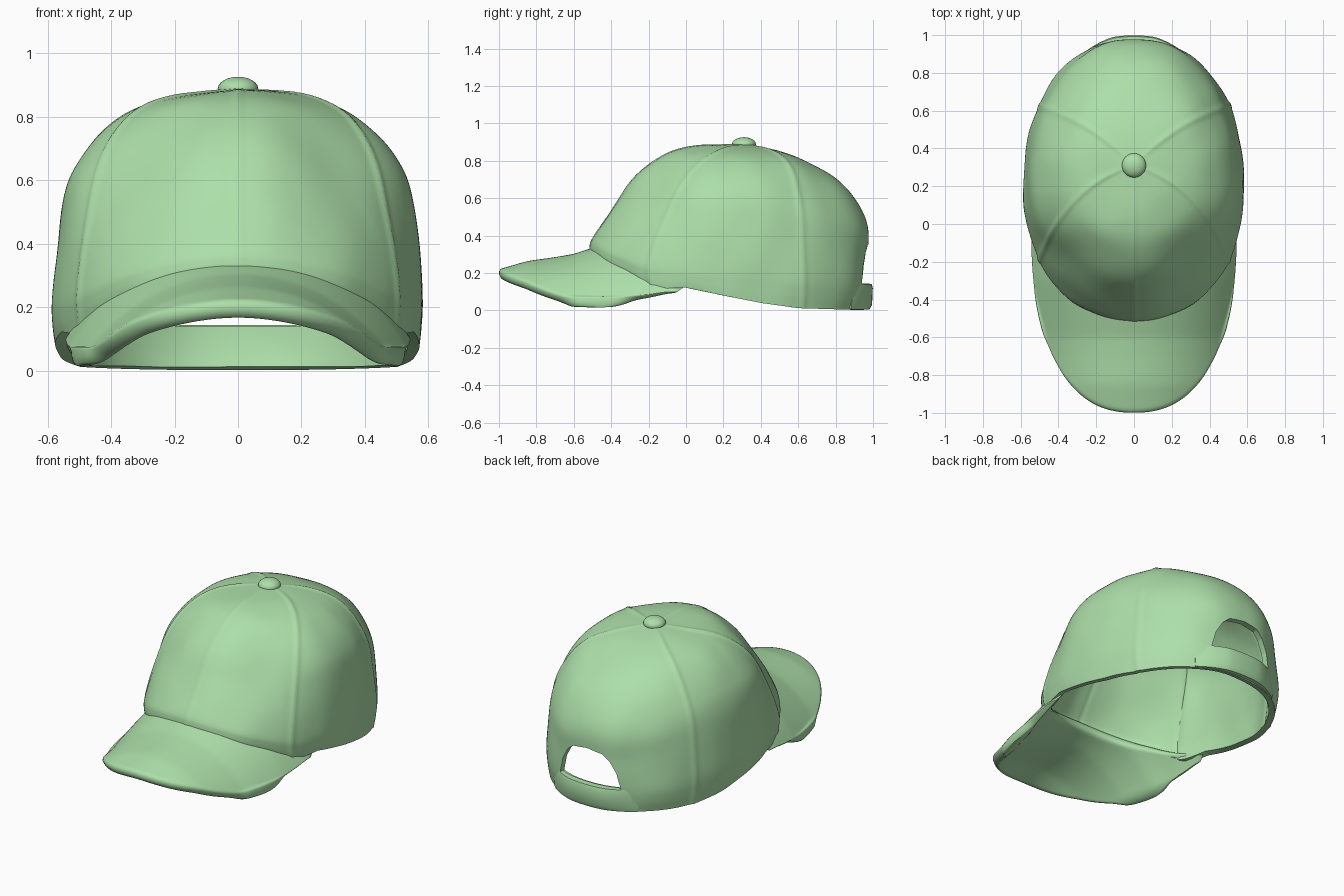
import bpy, bmesh, math
from mathutils import Vector, noise

if "Cube" in bpy.data.objects:
    bpy.data.objects.remove(bpy.data.objects["Cube"])

APEX = (0.0, 0.31)
cloth = bpy.data.materials.new("light_green_cloth")
cloth.diffuse_color = (0.42, 0.74, 0.40, 1)
cloth.use_nodes = True
cloth.node_tree.nodes["Principled BSDF"].inputs["Base Color"].default_value = cloth.diffuse_color


def spow(v, p):
    return math.copysign(abs(v) ** p, v)


def lerp_table(tab, x):
    if x <= tab[0][0]:
        return tab[0][1]
    for (a, va), (b, vb) in zip(tab, tab[1:]):
        if x <= b:
            return va + (vb - va) * (x - a) / (b - a)
    return tab[-1][1]


def spline(pts, u):
    """Catmull-Rom through (s, z) points, u in 0..1."""
    n = len(pts) - 1
    f = min(u * n, n - 1e-6)
    i = int(f)
    t = f - i
    p = [Vector(pts[max(0, min(n, i + k))]) for k in (-1, 0, 1, 2)]
    return 0.5 * (2 * p[1] + (p[2] - p[0]) * t + (2 * p[0] - 5 * p[1] + 4 * p[2] - p[3]) * t * t
                  + (3 * p[1] - p[0] - 3 * p[2] + p[3]) * t ** 3)


def outline(phi):
    """Plan outline of the crown."""
    s = math.sin(phi)
    return 0.583 * spow(math.cos(phi), 0.909), 0.2 + (0.78 if s > 0 else 0.71) * spow(s, 0.909)


def plan(phi, s):
    ox, oy = outline(phi)
    return APEX[0] + s * (ox - APEX[0]), APEX[1] + s * (oy - APEX[1])


RIDGE = [(-1, .22), (-.85, .264), (-.7, .285), (-.6, .302), (-.5, .335), (-.3, .40), (-.1, .44)]
RIM = [(-.1, .118), (0, .122), (.2, .08), (.4, .04), (.6, .012), (1, .0)]


def brim_z(x, y):
    return lerp_table(RIDGE, y) - 0.85 * x * x - 1.0 * x ** 4


def rim_z(x, y):
    return max(brim_z(x, y) - 0.03, 0.118) if y < -.1 else lerp_table(RIM, y)


def grid_object(name, rows, closed=False):
    bm = bmesh.new()
    vs = [[bm.verts.new(p) for p in r] for r in rows]
    n = len(rows[0])
    for a, b in zip(vs, vs[1:]):
        for j in range(n if closed else n - 1):
            k = (j + 1) % n
            bm.faces.new((a[j], b[j], b[k], a[k]))
    bmesh.ops.remove_doubles(bm, verts=bm.verts, dist=1e-5)
    return from_bm(name, bm)


def from_bm(name, bm):
    me = bpy.data.meshes.new(name)
    bm.to_mesh(me)
    bm.free()
    ob = bpy.data.objects.new(name, me)
    bpy.context.collection.objects.link(ob)
    me.materials.append(cloth)
    return ob


def finish(ob, angle=40):
    bpy.ops.object.select_all(action='DESELECT')
    ob.select_set(True)
    bpy.context.view_layer.objects.active = ob
    for m in list(ob.modifiers):
        bpy.ops.object.modifier_apply(modifier=m.name)
    bpy.ops.object.shade_smooth_by_angle(angle=math.radians(angle))


def thicken(ob, t):
    m = ob.modifiers.new("thickness", 'SOLIDIFY')
    m.thickness = t
    m.offset = -1


# crown: front, side and back profiles blended round the outline
FRONT = [(0, .89), (.25, .882), (.45, .857), (.6, .79), (.72, .70), (.83, .57),
         (.92, .465), (.985, .38), (1, .34), (1, .31)]
SIDE = [(0, .89), (.33, .868), (.58, .82), (.75, .745), (.87, .65), (.935, .555),
        (.975, .41), (1, .22), (.995, .13), (.982, .07)]
BACK = [(0, .89), (.29, .85), (.59, .77), (.8, .665), (.93, .55), (.998, .43),
        (1, .3), (1, .15), (.985, .06), (.96, .0)]
# seams: end angle at the rim, swing towards the button, height
SEAMS = [(-90, 0, .004), (-45, 32, .007), (-135, -32, .007), (32, 15, .006), (148, -15, .006)]
COLS, ROWS = 288, 50


def crown_point(phi, u):
    sn = math.sin(phi)
    w = sn * sn
    fb = FRONT if sn < 0 else BACK
    s, z = spline(SIDE, u) * (1 - w) + spline(fb, u) * w
    end = SIDE[-1][1] * (1 - w) + fb[-1][1] * w
    # flatter shoulders between the main profiles
    bump = math.sin(math.pi * min(1, u / 0.85)) ** 2
    s *= 1 - (0.1 if sn < 0 else 0.035) * math.sin(2 * phi) ** 2 * bump
    x, y = plan(phi, s)
    z += (rim_z(*plan(phi, 0.97)) - end) * u ** 4
    r = math.hypot(x - APEX[0], y - APEX[1])
    a = math.atan2(y - APEX[1], x - APEX[0])
    out = 0.008 * noise.noise(Vector((x * 5, y * 5, z * 4))) * min(1, r * 4)
    for deg, swing, h in SEAMS:
        d = a - math.radians(deg + swing * (1 - min(s, 1)))
        if math.cos(d) > 0:
            out += h * math.exp(-(r * math.sin(d) / 0.016) ** 2) * min(1, r * 5)
    n = Vector((x, y - APEX[1], (z - 0.3) * 0.9 if z > 0.3 else 0))
    return Vector((x, y, z)) + n.normalized() * out


crown = grid_object("crown", [[Vector((*APEX, .89)) if i == 0 else
                               crown_point(2 * math.pi * j / COLS, i / ROWS)
                               for j in range(COLS)] for i in range(ROWS + 1)], True)
thicken(crown, 0.037)

# arched opening at the back
bm = bmesh.new()
arch = [(-.21, .14), (.21, .14), (.185, .24), (.145, .31), (.1, .348), (0, .362),
        (-.1, .348), (-.145, .31), (-.185, .24)]
face = bm.faces.new([bm.verts.new((x, .6, z)) for x, z in arch])
ext = bmesh.ops.extrude_face_region(bm, geom=[face])
bmesh.ops.translate(bm, vec=(0, .7, 0), verts=[v for v in ext['geom'] if isinstance(v, bmesh.types.BMVert)])
bmesh.ops.recalc_face_normals(bm, faces=bm.faces)
cutter = from_bm("opening_cutter", bm)
cutter.hide_render = True
cut = crown.modifiers.new("opening", 'BOOLEAN')
cut.operation = 'DIFFERENCE'
cut.solver = 'EXACT'
cut.object = cutter
finish(crown)
bpy.data.objects.remove(cutter)

# brim: arched sheet between the crown outline and its own outer edge
rows = []
for i in range(17):
    t = i / 16
    row = []
    for j in range(81):
        q = j / 80
        ix, iy = plan(math.radians(197 + 146 * q), 0.945)
        ph = math.pi * (1 + q)
        ox = 0.545 * spow(math.cos(ph), 0.833)
        oy = -0.05 + 0.957 * spow(math.sin(ph), 0.86)
        x, y = ix + (ox - ix) * t, iy + (oy - iy) * t
        row.append((x, y, max(brim_z(x, y), 0.075)))
    rows.append(row)
brim = grid_object("brim", rows)
# thinner towards the two ends
grp = brim.vertex_groups.new(name="thick")
for v in brim.data.vertices:
    grp.add([v.index], min(1, max(0.1, (-v.co.y + 0.05) / 0.45)), 'REPLACE')
thicken(brim, 0.06)
brim.modifiers[0].vertex_group = "thick"
brim.modifiers.new("round_edge", 'SUBSURF').levels = 1
finish(brim, 60)

# strap below the opening
section = [(.965, .004), (1.0, .004), (1.022, .03), (1.028, .12), (1.018, .142), (.965, .144)]
rows = []
for i in range(33):
    phi = math.radians(62 + 56 * i / 32)
    fade = min(1, 1.5 * (1 - abs(i - 16) / 16))
    rows.append([(*plan(phi, .965 + (s - .965) * (0.3 + 0.7 * fade)), z) for s, z in section])
strap = grid_object("back_strap", rows, True)
bm = bmesh.new()
bm.from_mesh(strap.data)
bmesh.ops.holes_fill(bm, edges=bm.edges)
bmesh.ops.recalc_face_normals(bm, faces=bm.faces)
bm.to_mesh(strap.data)
bm.free()
finish(strap, 50)

# button on top
bpy.ops.mesh.primitive_uv_sphere_add(segments=24, ring_count=12, radius=1, location=(*APEX, .888))
button = bpy.context.object
button.name = "top_button"
button.scale = (.064, .064, .038)
button.data.materials.append(cloth)
finish(button, 60)
